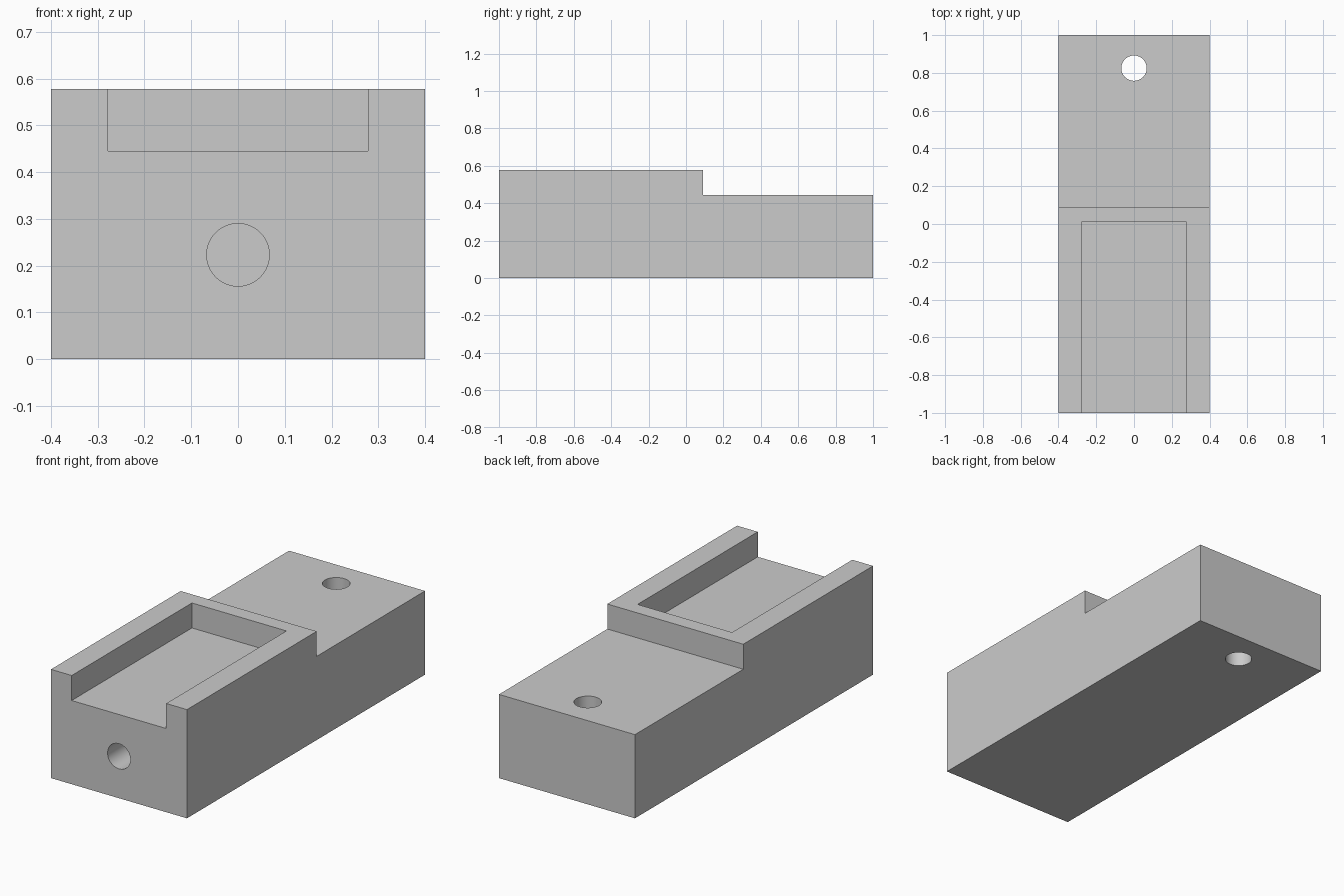
import bpy
import bmesh
from mathutils import Matrix, Vector

cube = bpy.data.objects.get("Cube")
if cube:
    bpy.data.objects.remove(cube, do_unlink=True)

HALF_W, STEP_Y = 0.4, 0.09
DECK_Z, TOP_Z = 0.445, 0.578
HOLE_R = 0.067

grey = bpy.data.materials.new("light grey")
grey.use_nodes = True
colour = (0.6, 0.6, 0.6, 1)
grey.diffuse_color = colour
grey.node_tree.nodes["Principled BSDF"].inputs["Base Color"].default_value = colour


def make_object(name, bm):
    bmesh.ops.recalc_face_normals(bm, faces=bm.faces)
    mesh = bpy.data.meshes.new(name)
    bm.to_mesh(mesh)
    bm.free()
    mesh.materials.append(grey)
    obj = bpy.data.objects.new(name, mesh)
    bpy.context.collection.objects.link(obj)
    return obj


def cylinder(name, centre, length, axis):
    bm = bmesh.new()
    turn = Vector((0, 0, 1)).rotation_difference(Vector(axis)).to_matrix().to_4x4()
    bmesh.ops.create_cone(bm, cap_ends=True, segments=48, radius1=HOLE_R,
                          radius2=HOLE_R, depth=length,
                          matrix=Matrix.Translation(centre) @ turn)
    return make_object(name, bm)


# Stepped block, extruded across its width from the side profile
bm = bmesh.new()
profile = [(-1, 0), (1, 0), (1, DECK_Z), (STEP_Y, DECK_Z), (STEP_Y, TOP_Z), (-1, TOP_Z)]
side = bm.faces.new([bm.verts.new((-HALF_W, y, z)) for y, z in profile])
grown = bmesh.ops.extrude_face_region(bm, geom=[side])["geom"]
bmesh.ops.translate(bm, vec=(2 * HALF_W, 0, 0),
                    verts=[v for v in grown if isinstance(v, bmesh.types.BMVert)])
block = make_object("stepped_block", bm)

# Pocket open to the front and the top
bm = bmesh.new()
bmesh.ops.create_cube(bm, size=1, matrix=Matrix.Translation((0, -0.595, DECK_Z + 0.2))
                      @ Matrix.Diagonal((0.556, 1.21, 0.4, 1)))
pocket = make_object("pocket_cutter", bm)

# Through hole in the rear deck and blind hole in the front face
rear_hole = cylinder("rear_hole_cutter", (0, 0.825, 0.25), 1, (0, 0, 1))
front_hole = cylinder("front_hole_cutter", (0, -1, 0.223), 1.34, (0, 1, 0))

for cutter in (pocket, rear_hole, front_hole):
    cut = block.modifiers.new(cutter.name, 'BOOLEAN')
    cut.operation = 'DIFFERENCE'
    cut.solver = 'EXACT'
    cut.object = cutter

# Apply the cuts and smooth only the hole walls
bpy.ops.object.select_all(action='DESELECT')
block.select_set(True)
bpy.context.view_layer.objects.active = block
for cut in list(block.modifiers):
    bpy.ops.object.modifier_apply(modifier=cut.name)
bpy.ops.object.shade_smooth_by_angle(angle=0.5)

for cutter in (pocket, rear_hole, front_hole):
    bpy.data.objects.remove(cutter, do_unlink=True)
